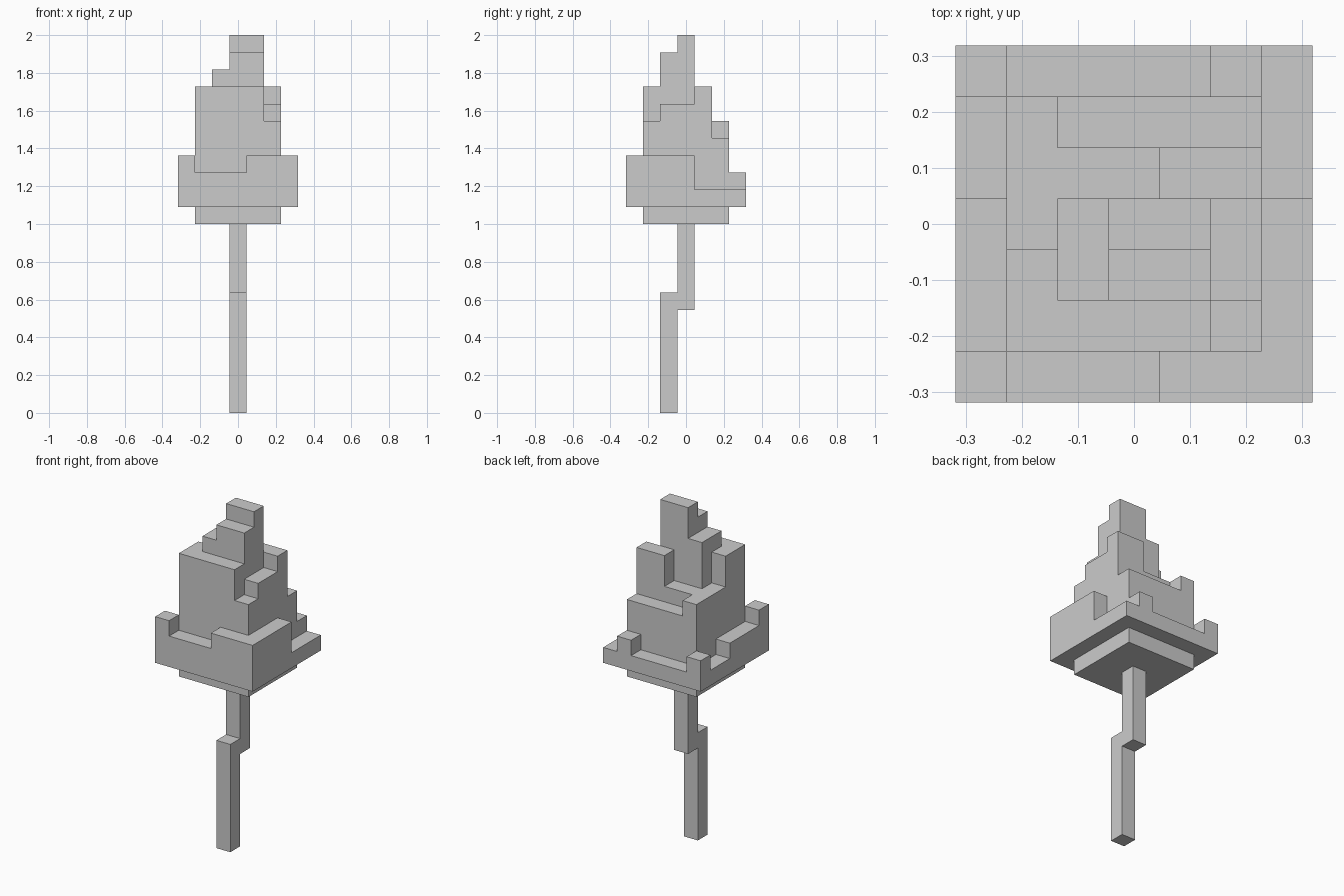
import bpy, bmesh, math
from mathutils import Vector

if "Cube" in bpy.data.objects:
    bpy.data.objects.remove(bpy.data.objects["Cube"])

U = 1 / 11  # edge length of one block


def block_mesh(name, cells):
    """Make an object from the outer skin of a set of block cells, with coplanar faces merged."""
    bm = bmesh.new()
    for c in cells:
        for axis in range(3):
            for side in (-1, 1):
                n = [0, 0, 0]
                n[axis] = side
                if (c[0] + n[0], c[1] + n[1], c[2] + n[2]) in cells:
                    continue
                a, b = (axis + 1) % 3, (axis + 2) % 3
                corners = []
                for s, t in ((-1, -1), (1, -1), (1, 1), (-1, 1)):
                    p = Vector((c[0], c[1], c[2] + 0.5))
                    p[axis] += side / 2
                    p[a] += s / 2
                    p[b] += t / 2
                    corners.append(bm.verts.new(p * U))
                bm.faces.new(corners if side > 0 else corners[::-1])
    bmesh.ops.remove_doubles(bm, verts=bm.verts[:], dist=U / 100)
    bmesh.ops.dissolve_limit(bm, angle_limit=math.radians(1),
                             verts=bm.verts[:], edges=bm.edges[:])
    mesh = bpy.data.meshes.new(name)
    bm.to_mesh(mesh)
    bm.free()
    obj = bpy.data.objects.new(name, mesh)
    bpy.context.collection.objects.link(obj)
    return obj


# Trunk: front post with an offset upper post
block_mesh("trunk", {(0, -1, z) for z in range(7)} | {(0, 0, z) for z in range(6, 11)})

# Foliage: top height of each column in blocks, rows from back to front
HEIGHTS = [
    (14, 13, 13, 13, 13, 14, 13),
    (13, 17, 16, 16, 16, 16, 13),
    (13, 17, 17, 17, 19, 19, 13),
    (14, 17, 20, 22, 22, 18, 15),
    (14, 19, 20, 21, 21, 18, 15),
    (14, 19, 19, 19, 19, 17, 15),
    (15, 14, 14, 14, 15, 15, 15),
]
leaves = set()
for row, line in enumerate(HEIGHTS):
    for col, top in enumerate(line):
        x, y = col - 3, 3 - row
        bottom = 12 if max(abs(x), abs(y)) == 3 else 11  # outer ring starts one block higher
        leaves |= {(x, y, z) for z in range(bottom, top)}
block_mesh("foliage", leaves)
